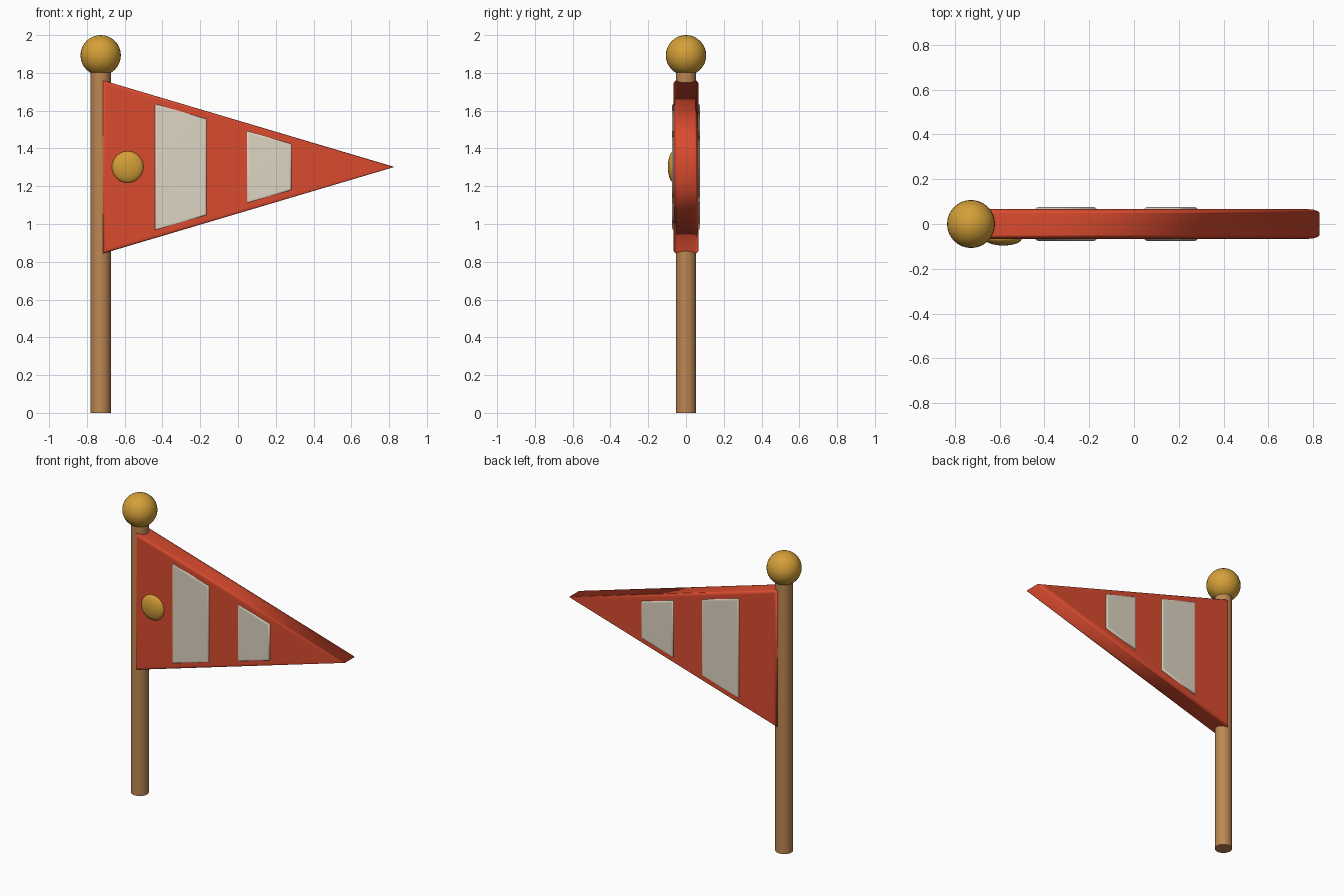
import bpy, bmesh, math

cube = bpy.data.objects.get("Cube")
if cube:
    bpy.data.objects.remove(cube, do_unlink=True)


def material(name, rgb):
    m = bpy.data.materials.new(name)
    m.use_nodes = True
    m.diffuse_color = (*rgb, 1)
    bsdf = next(n for n in m.node_tree.nodes if n.type == 'BSDF_PRINCIPLED')
    bsdf.inputs["Base Color"].default_value = (*rgb, 1)
    return m


red = material("red cloth", (0.70, 0.07, 0.028))
cream = material("cream cloth", (0.73, 0.66, 0.54))
gold = material("gold", (0.66, 0.35, 0.04))
wood = material("brown wood", (0.51, 0.24, 0.085))


def slab(name, outline, half, bevel, mat):
    """Extrude an x-z outline to y = +-half and round its front and back rims."""
    bm = bmesh.new()
    face = bm.faces.new([bm.verts.new((x, -half, z)) for x, z in outline])
    ext = bmesh.ops.extrude_face_region(bm, geom=[face])
    for v in ext["geom"]:
        if isinstance(v, bmesh.types.BMVert):
            v.co.y = half
    bmesh.ops.recalc_face_normals(bm, faces=bm.faces)
    rims = [e for e in bm.edges if abs(e.verts[0].co.y - e.verts[1].co.y) < half]
    bmesh.ops.bevel(bm, geom=rims, offset=bevel, segments=3, profile=0.5,
                    affect='EDGES', clamp_overlap=True)
    for f in bm.faces:
        f.smooth = True
    mesh = bpy.data.meshes.new(name)
    bm.to_mesh(mesh)
    bm.free()
    mesh.materials.append(mat)
    obj = bpy.data.objects.new(name, mesh)
    bpy.context.collection.objects.link(obj)
    # Keep the broad faces flat while the rims stay soft
    obj.modifiers.new("flat faces", 'WEIGHTED_NORMAL')
    return obj


def ball(name, loc, scale, mat):
    bpy.ops.mesh.primitive_uv_sphere_add(segments=32, ring_count=16, radius=1, location=loc)
    obj = bpy.context.object
    obj.name = name
    obj.scale = scale
    bpy.ops.object.shade_smooth()
    obj.data.materials.append(mat)


# Pole and finial
POLE_X = -0.727
bpy.ops.mesh.primitive_cylinder_add(vertices=32, radius=0.054, depth=1.84,
                                    location=(POLE_X, 0, 0.92))
pole = bpy.context.object
pole.name = "pole"
pole.data.materials.append(wood)
bpy.ops.object.shade_smooth_by_angle(angle=math.radians(40))
ball("finial", (POLE_X, 0, 1.893), (0.107,) * 3, gold)

# Pennant with two stripes showing on both sides
MID = 1.302
slab("pennant", [(-0.717, MID - 0.459), (0.828, MID), (-0.717, MID + 0.459)],
     0.067, 0.018, red)
for name, x0, x1, h0, h1 in [("wide_stripe", -0.44, -0.165, 0.335, 0.255),
                             ("narrow_stripe", 0.045, 0.284, 0.192, 0.123)]:
    slab(name, [(x0, MID - h0), (x1, MID - h1), (x1, MID + h1), (x0, MID + h0)],
         0.075, 0.013, cream)

# Flattened stud on the front
ball("front_stud", (-0.584, -0.064, MID), (0.084, 0.032, 0.084), gold)
